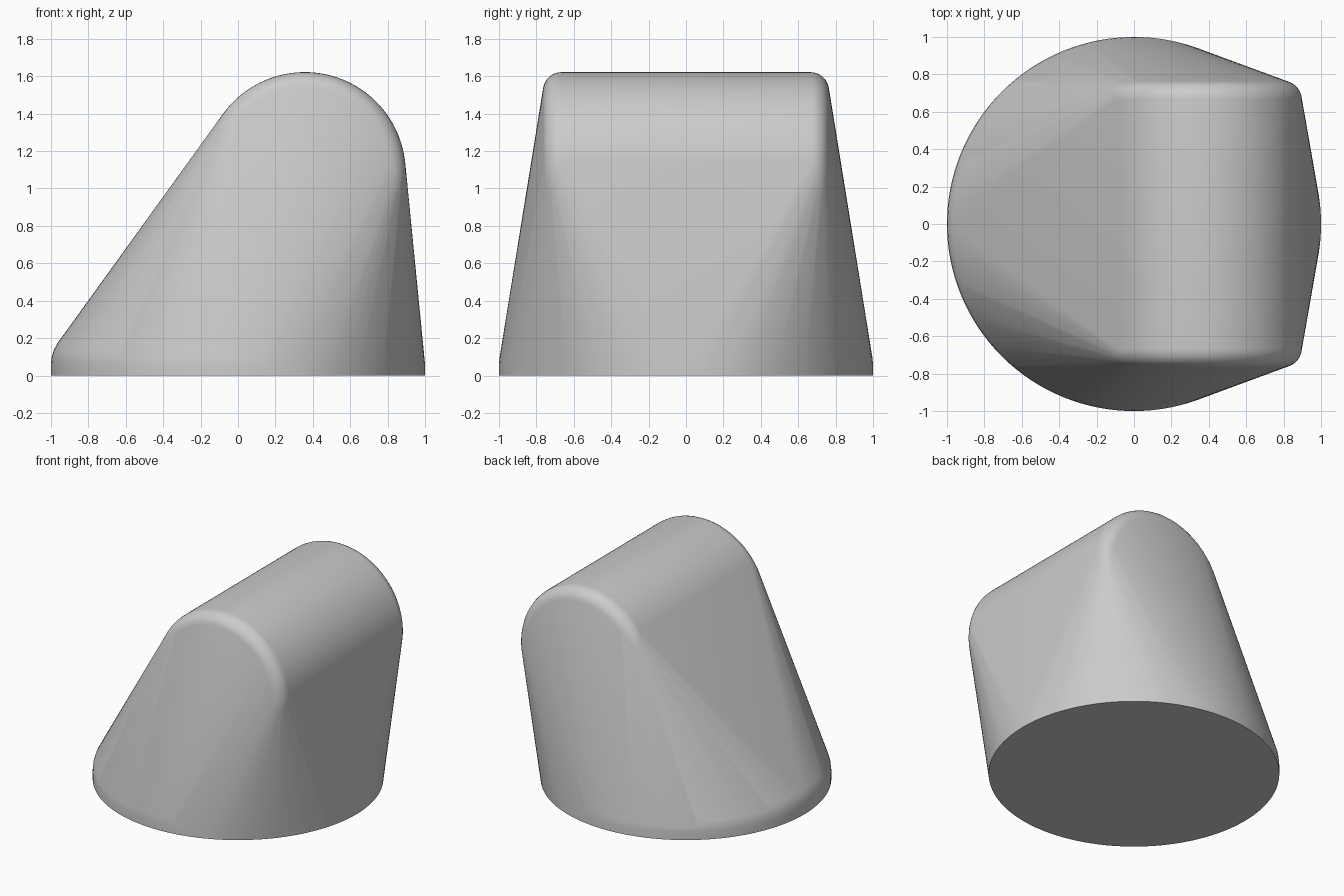
import bpy, bmesh, math
from mathutils import Vector

cube = bpy.data.objects.get("Cube")
if cube:
    bpy.data.objects.remove(cube, do_unlink=True)

BASE_RADIUS, BASE_WALL, BASE_FILLET = 1.0, 0.06, 0.2
ROLL_RADIUS, ROLL_HALF, ROLL_FILLET = 0.54, 0.765, 0.1
ROLL_CENTRE = Vector((0.357, 0, 1.082))
SEGMENTS, FILLET_STEPS = 128, 8


def fillet(radius, height, size):
    """Quarter-round profile as (radius, height) pairs."""
    pairs = []
    for i in range(FILLET_STEPS + 1):
        a = math.pi / 2 * i / FILLET_STEPS
        pairs.append((radius - size + size * math.cos(a),
                      height + size * math.sin(a)))
    return pairs


def ring(radius):
    """Points round a circle as (u, v) pairs."""
    for i in range(SEGMENTS):
        a = math.tau * i / SEGMENTS
        yield radius * math.cos(a), radius * math.sin(a)


bm = bmesh.new()

# Round foot with a softened upper rim
for r, z in [(BASE_RADIUS, 0)] + fillet(BASE_RADIUS, BASE_WALL, BASE_FILLET):
    for x, y in ring(r):
        bm.verts.new((x, y, z))

# Horizontal rounded roll across the top
for r, h in fillet(ROLL_RADIUS, ROLL_HALF - ROLL_FILLET, ROLL_FILLET):
    for x, z in ring(r):
        for side in (-1, 1):
            bm.verts.new(ROLL_CENTRE + Vector((x, side * h, z)))

# Skin stretched over foot and roll
result = bmesh.ops.convex_hull(bm, input=bm.verts)
unused = {v for v in result["geom_interior"] + result["geom_unused"]
          if isinstance(v, bmesh.types.BMVert)}
bmesh.ops.delete(bm, geom=list(unused), context='VERTS')
bmesh.ops.dissolve_limit(bm, angle_limit=0.001, verts=bm.verts, edges=bm.edges)
bmesh.ops.recalc_face_normals(bm, faces=bm.faces)

mesh = bpy.data.meshes.new("tapered_body")
bm.to_mesh(mesh)
bm.free()
body = bpy.data.objects.new("tapered_body", mesh)
bpy.context.collection.objects.link(body)

# Plain grey material
grey = bpy.data.materials.new("plain_grey")
grey.use_nodes = True
colour = (0.6, 0.6, 0.6, 1)
grey.diffuse_color = colour
grey.node_tree.nodes["Principled BSDF"].inputs["Base Color"].default_value = colour
mesh.materials.append(grey)

bpy.context.view_layer.objects.active = body
body.select_set(True)
bpy.ops.object.shade_smooth_by_angle(angle=math.radians(40))
